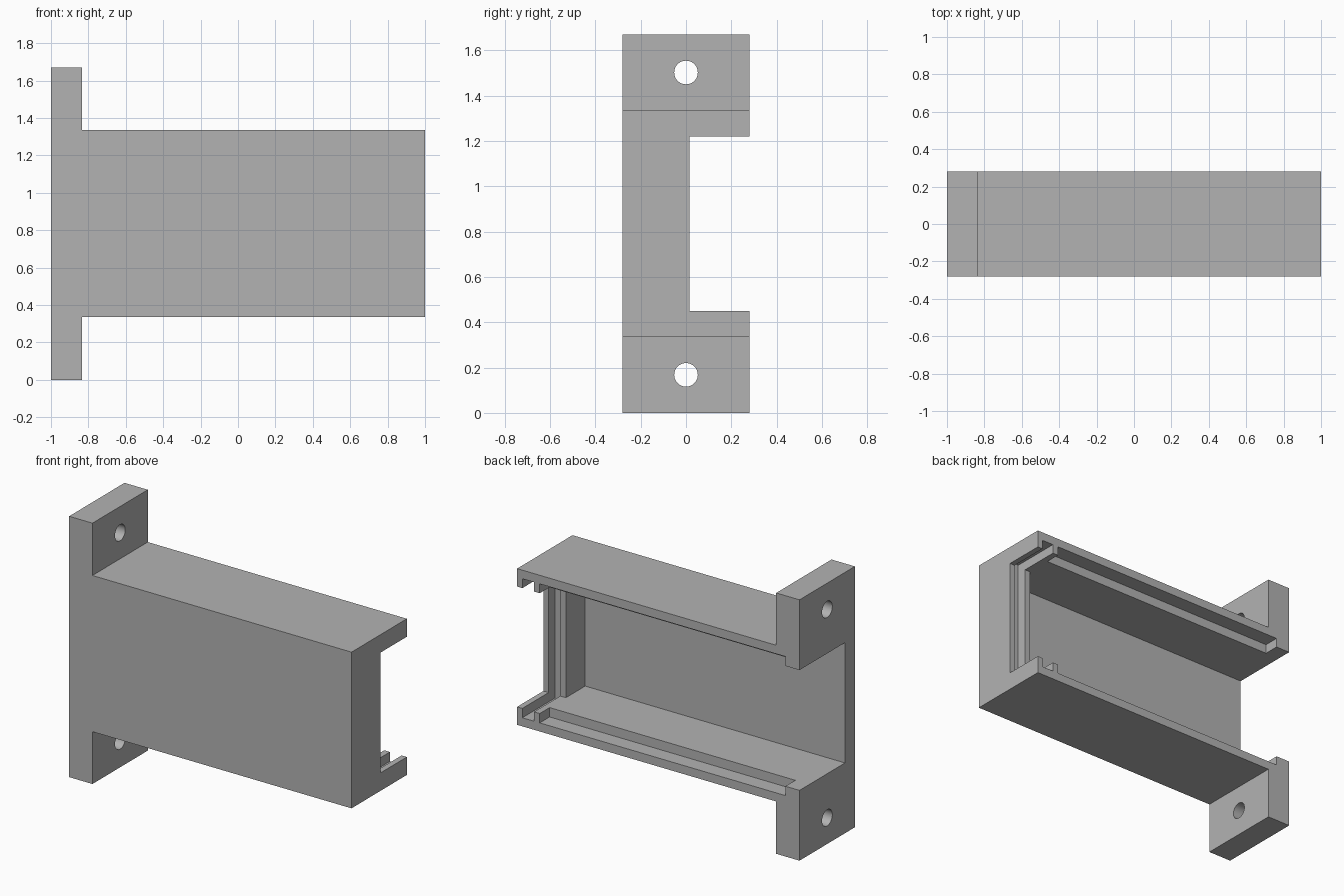
import bpy, bmesh
from math import radians
from mathutils import Matrix, Vector

cube = bpy.data.objects.get("Cube")
if cube:
    bpy.data.objects.remove(cube, do_unlink=True)

grey = bpy.data.materials.new("plain_grey")
grey.use_nodes = True
colour = (0.45, 0.45, 0.45, 1)
grey.diffuse_color = colour
grey.node_tree.nodes["Principled BSDF"].inputs["Base Color"].default_value = colour

MID, TALL = 0.835, 1.67      # centre height and full height
HALF_Y = 0.28                # half depth
OUT = 0.5                    # cutters reach this far past the back


def add_object(name, bm):
    bmesh.ops.recalc_face_normals(bm, faces=bm.faces)
    mesh = bpy.data.meshes.new(name)
    bm.to_mesh(mesh)
    bm.free()
    mesh.materials.append(grey)
    obj = bpy.data.objects.new(name, mesh)
    bpy.context.collection.objects.link(obj)
    return obj


def slot(name, x0, x1, y0, half_z):
    """Box open to the back, symmetric about the middle height."""
    bm = bmesh.new()
    size = Vector((x1 - x0, OUT - y0, 2 * half_z))
    centre = Vector(((x0 + x1) / 2, (y0 + OUT) / 2, MID))
    bmesh.ops.create_cube(bm, size=1, matrix=Matrix.Translation(centre) @ Matrix.Diagonal(size.to_4d()))
    return add_object(name, bm)


def screw_hole(name, z):
    bm = bmesh.new()
    place = Matrix.Translation((-0.92, 0, z)) @ Matrix.Rotation(radians(90), 4, "Y")
    bmesh.ops.create_cone(bm, cap_ends=True, segments=48, radius1=0.052,
                          radius2=0.052, depth=0.4, matrix=place)
    return add_object(name, bm)


# Housing with end flanges: T-shaped outline extruded front to back
outline = [(-1, 0), (-0.835, 0), (-0.835, 0.335), (1, 0.335)]
outline += [(x, TALL - z) for x, z in reversed(outline)]
bm = bmesh.new()
face = bm.faces.new([bm.verts.new((x, -HALF_Y, z)) for x, z in outline])
extruded = bmesh.ops.extrude_face_region(bm, geom=[face])["geom"]
bmesh.ops.translate(bm, vec=(0, 2 * HALF_Y, 0),
                    verts=[v for v in extruded if isinstance(v, bmesh.types.BMVert)])
housing = add_object("flanged_housing", bm)

cutters = [
    slot("main_cavity", -1.2, 0.84, -0.18, 0.385),
    slot("end_opening", 0.8, 1.2, 0.015, 0.385),
    slot("end_plate_groove", 0.88, 0.963, -0.05, 0.445),
    slot("cover_ledge", -0.9, 0.84, 0.18, 0.445),
    screw_hole("lower_screw_hole", 0.168),
    screw_hole("upper_screw_hole", TALL - 0.168),
]

# Cut each opening, then discard the cutter
bpy.ops.object.select_all(action="DESELECT")
bpy.context.view_layer.objects.active = housing
housing.select_set(True)
for cutter in cutters:
    cutter.hide_render = True
    mod = housing.modifiers.new(cutter.name, "BOOLEAN")
    mod.operation, mod.solver, mod.object = "DIFFERENCE", "EXACT", cutter
    bpy.ops.object.modifier_apply(modifier=mod.name)
    bpy.data.objects.remove(cutter, do_unlink=True)

bpy.ops.object.shade_smooth_by_angle(angle=radians(30))
